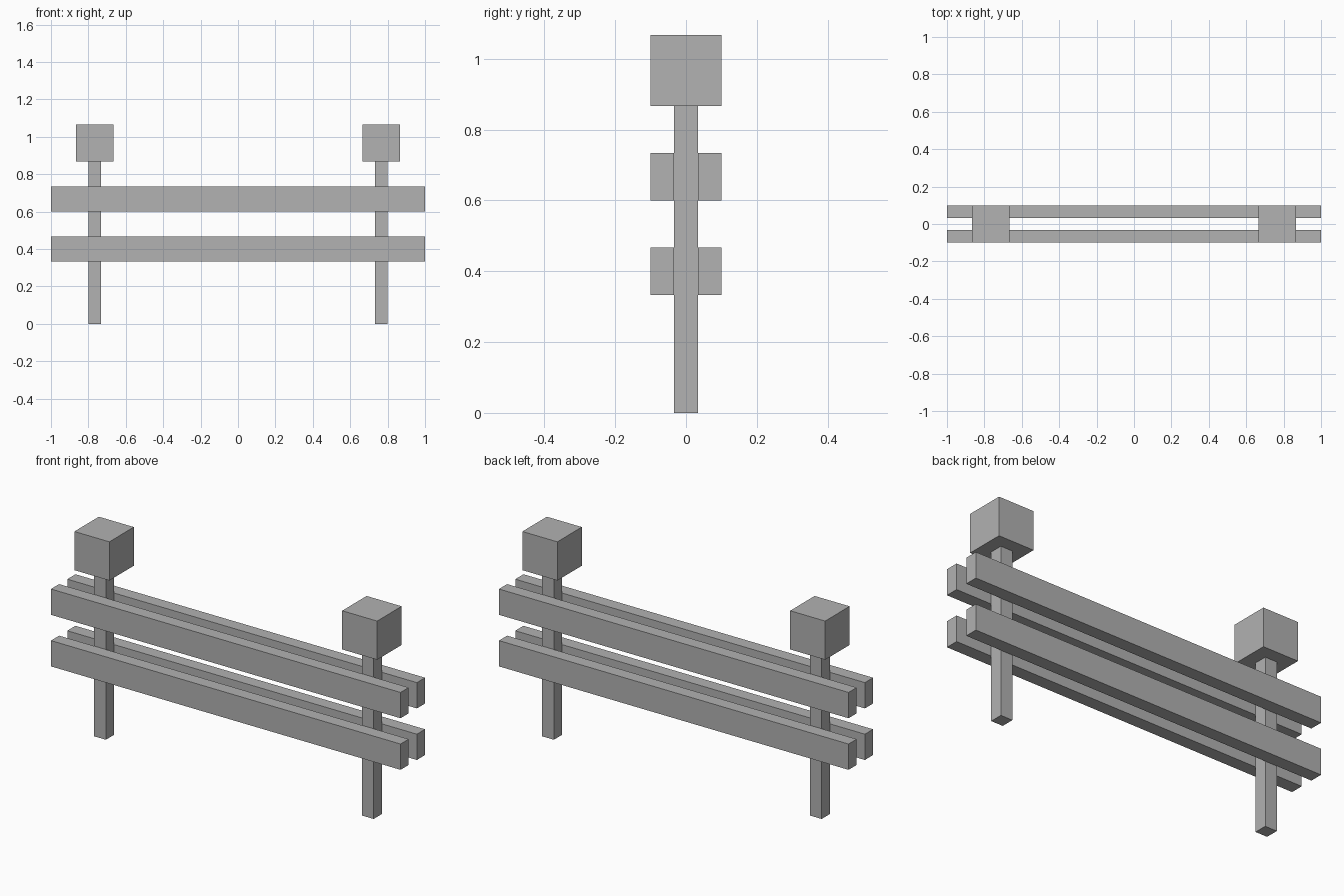
import bpy

# Remove the default cube
cube = bpy.data.objects.get("Cube")
if cube:
    bpy.data.objects.remove(cube, do_unlink=True)

# Single flat grey
grey = bpy.data.materials.new("plain_grey")
grey.use_nodes = True
colour = (0.445, 0.445, 0.445, 1)
grey.diffuse_color = colour
grey.node_tree.nodes["Principled BSDF"].inputs["Base Color"].default_value = colour

U = 1 / 15  # thickness of a post or rail


def box(name, centre, size):
    bpy.ops.mesh.primitive_cube_add(size=1, location=centre)
    ob = bpy.context.object
    ob.name = ob.data.name = name
    ob.scale = size
    bpy.ops.object.transform_apply(location=False, rotation=False, scale=True)
    ob.data.materials.append(grey)
    return ob


# Posts with cube caps
for side, sx in (("left", 1), ("right", -1)):
    x = sx * 0.766
    box(side + "_post", (x, 0, 6.5 * U), (U, U, 13 * U))
    box(side + "_post_cap", (x, 0, 14.5 * U), (3 * U, 3 * U, 3 * U))

# Pairs of rails on both faces of the posts
for face, sy in (("front", -1), ("back", 1)):
    for level, z in (("lower", 6 * U), ("upper", 10 * U)):
        box(f"{face}_{level}_rail", (0, sy * U, z), (2, U, 2 * U))
